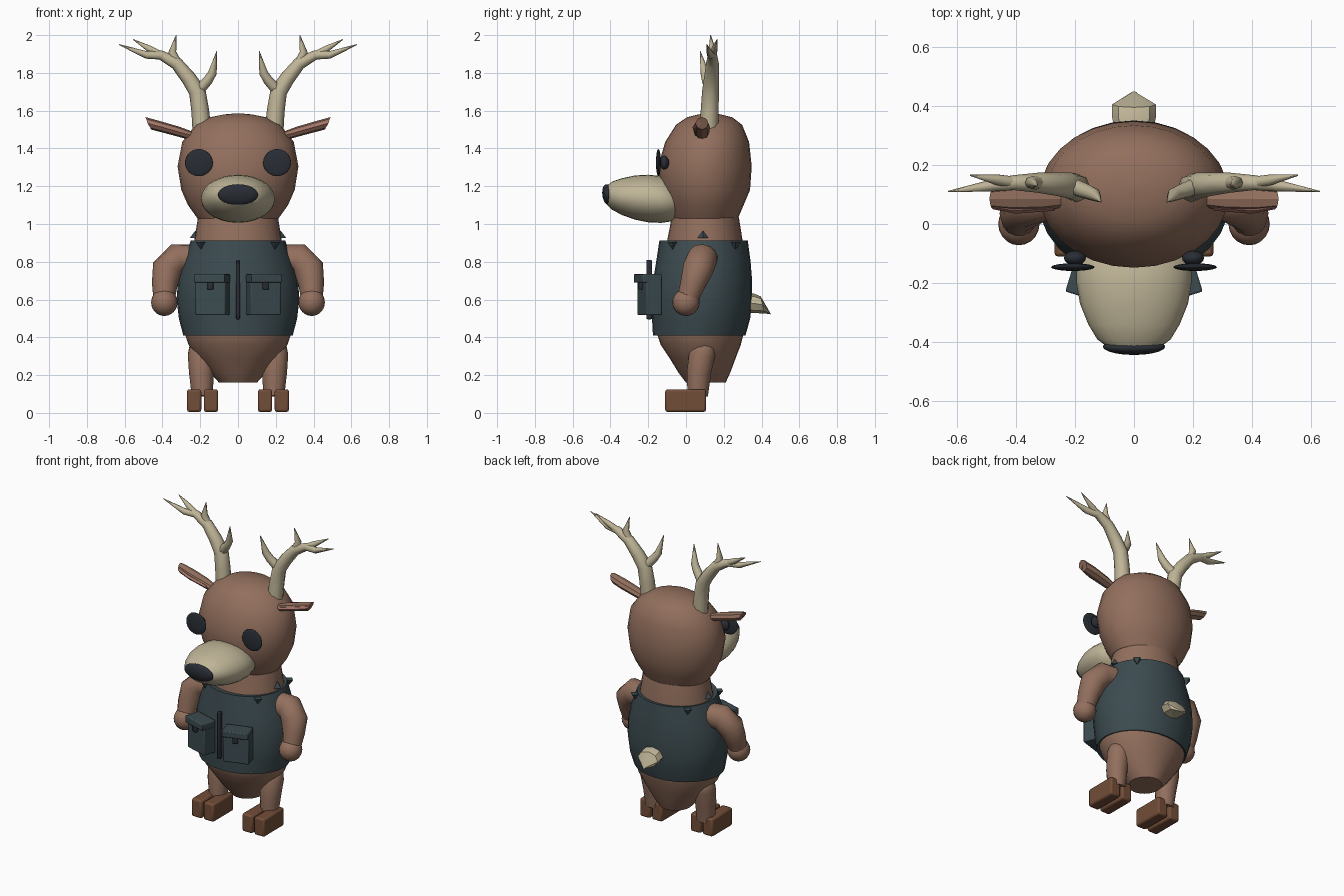
import bpy, math
from mathutils import Vector as V

if "Cube" in bpy.data.objects:
    bpy.data.objects.remove(bpy.data.objects["Cube"])


def material(name, rgb):
    m = bpy.data.materials.new(name)
    m.diffuse_color = (*rgb, 1)
    m.use_nodes = True
    m.node_tree.nodes["Principled BSDF"].inputs["Base Color"].default_value = m.diffuse_color
    return m


FUR = material("fur", (.29, .16, .11))
VEST = material("vest", (.045, .07, .08))
CREAM = material("cream", (.52, .46, .31))
DARK = material("dark", (.022, .027, .035))
HOOF = material("hoof", (.17, .075, .04))
PINK = material("inner_ear", (.38, .18, .14))


def finish(ob, name, mat, angle=40):
    ob.name = name
    ob.data.materials.append(mat)
    bpy.ops.object.select_all(action='DESELECT')
    ob.select_set(True)
    bpy.context.view_layer.objects.active = ob
    bpy.ops.object.shade_smooth_by_angle(angle=math.radians(angle))
    return ob


def loft(name, sections, mat, sides=28, angle=40):
    """Skin ellipses given as (centre, half axis u, half axis v)."""
    verts, faces = [], []
    for c, u, v in sections:
        for i in range(sides):
            a = 2 * math.pi * i / sides
            verts.append(V(c) + V(u) * math.cos(a) + V(v) * math.sin(a))
    for k in range(len(sections) - 1):
        for i in range(sides):
            j = (i + 1) % sides
            faces.append((k * sides + i, k * sides + j,
                          (k + 1) * sides + j, (k + 1) * sides + i))
    faces.append(tuple(reversed(range(sides))))
    faces.append(tuple(range(len(verts) - sides, len(verts))))
    me = bpy.data.meshes.new(name)
    me.from_pydata(verts, [], faces)
    ob = bpy.data.objects.new(name, me)
    bpy.context.collection.objects.link(ob)
    bpy.context.view_layer.objects.active = ob
    ob.select_set(True)
    bpy.ops.object.mode_set(mode='EDIT')
    bpy.ops.mesh.select_all(action='SELECT')
    bpy.ops.mesh.normals_make_consistent(inside=False)
    bpy.ops.object.mode_set(mode='OBJECT')
    return finish(ob, name, mat, angle)


def lathe(name, rows, mat):
    """Rows of (z, half width x, centre y, half depth y)."""
    return loft(name, [((0, cy, z), (rx, 0, 0), (0, ry, 0)) for z, rx, cy, ry in rows], mat)


def tube(name, pts, mat, s=1, sides=8):
    """Tapered tube through (x, y, z, radius), mirrored in x by s."""
    p = [V((x * s, y, z)) for x, y, z, r in pts]
    sec = []
    for i, c in enumerate(p):
        t = (p[min(i + 1, len(p) - 1)] - p[max(i - 1, 0)]).normalized()
        u = t.cross(V((0, 1, 0))).normalized()
        r = pts[i][3]
        sec.append((c, u * r, t.cross(u) * r))
    return loft(name, sec, mat, sides, 50)


def ball(name, loc, scale, mat, rot=(0, 0, 0)):
    bpy.ops.mesh.primitive_uv_sphere_add(segments=20, ring_count=12, location=loc, rotation=rot)
    ob = bpy.context.object
    ob.scale = scale
    return finish(ob, name, mat)


def box(name, loc, dims, mat, rz=0, bevel=.006):
    bpy.ops.mesh.primitive_cube_add(size=1, location=loc, rotation=(0, 0, rz))
    ob = bpy.context.object
    ob.scale = dims
    bpy.ops.object.transform_apply(location=False, rotation=False, scale=True)
    b = ob.modifiers.new("bevel", 'BEVEL')
    b.width, b.segments = bevel, 2
    return finish(ob, name, mat, 30)


# Head, neck and body
lathe("head", [(1.03, .215, .1, .175), (1.10, .265, .1, .205), (1.18, .30, .103, .236),
               (1.305, .32, .1, .248), (1.435, .295, .112, .222), (1.525, .225, .122, .175),
               (1.565, .15, .125, .12), (1.58, .075, .125, .06), (1.586, .01, .125, .01)], FUR)
lathe("neck", [(.80, .245, .095, .21), (.91, .232, .1, .2), (1.035, .212, .102, .178)], FUR)
lathe("lower_body", [(.16, .1, .105, .105), (.215, .152, .097, .138), (.29, .212, .088, .175),
                     (.36, .262, .078, .212), (.43, .285, .075, .232), (.5, .29, .08, .235)], FUR)

# Vest with rims turned in at hem and collar
lathe("vest", [(.415, .27, .07, .22), (.41, .29, .07, .245), (.50, .313, .08, .26),
               (.60, .325, .083, .268), (.70, .318, .088, .262), (.80, .293, .092, .25),
               (.912, .25, .093, .234), (.905, .225, .095, .195)], VEST)
box("vest_zipper", (0, -.195, .653), (.02, .03, .315), DARK)

# Muzzle and nose
loft("muzzle", [((0, y, z), (rx, 0, 0), (0, 0, rz)) for y, z, rx, rz in
                [(-.04, 1.11, .14, .07), (-.07, 1.12, .175, .105), (-.13, 1.13, .195, .124),
                 (-.20, 1.135, .195, .126), (-.27, 1.14, .183, .117), (-.34, 1.145, .155, .097),
                 (-.39, 1.15, .125, .075), (-.42, 1.153, .085, .05)]], CREAM)
ball("nose", (0, -.415, 1.155), (.106, .028, .056), DARK, (.12, 0, 0))

# Tail wedge with a low pointed end
loft("tail", [((0, .30, .58), (.06, 0, 0), (0, .01, .05)),
              ((0, .36, .58), (.074, 0, 0), (0, 0, .052)),
              ((0, .405, .572), (.074, 0, 0), (0, -.01, .045)),
              ((0, .445, .53), (.008, 0, 0), (0, -.004, .008))], CREAM, 8, 30)

for s, side in ((1, "right"), (-1, "left")):
    # Eyes on short stems
    ball(f"eye_stem_{side}", (.2 * s, -.115, 1.325), (.037, .025, .037), DARK)
    ball(f"eye_{side}", (.207 * s, -.146, 1.325), (.074, .013, .072), DARK)

    # Ears with a pink inner face
    loft(f"ear_{side}", [((.22 * s, .085, 1.46), (0, .025, 0), (.008 * s, 0, .024)),
                         ((.30 * s, .085, 1.485), (0, .038, 0), (.01 * s, 0, .03)),
                         ((.40 * s, .085, 1.513), (0, .042, 0), (.013 * s, 0, .032)),
                         ((.475 * s, .085, 1.533), (0, .033, 0), (.015 * s, 0, .033))], FUR, 8, 30)
    loft(f"inner_ear_{side}", [((.27 * s, .06, 1.475), (0, .015, 0), (.004 * s, 0, .012)),
                               ((.40 * s, .055, 1.512), (0, .02, 0), (.006 * s, 0, .017)),
                               ((.478 * s, .065, 1.533), (0, .015, 0), (.008 * s, 0, .018))],
         PINK, 6, 30)

    # Antlers: main beam plus tines
    tube(f"antler_beam_{side}", [(.19, .12, 1.48, .05), (.20, .125, 1.60, .047),
                                 (.215, .13, 1.70, .045), (.26, .135, 1.77, .04),
                                 (.325, .14, 1.85, .034), (.41, .14, 1.895, .025),
                                 (.485, .13, 1.895, .02), (.63, .11, 1.95, .002)], CREAM, s)
    tube(f"antler_outer_tine_{side}", [(.40, .14, 1.89, .02), (.465, .15, 1.925, .018),
                                       (.555, .165, 1.977, .002)], CREAM, s)
    tube(f"antler_upper_tine_{side}", [(.315, .14, 1.84, .025), (.348, .14, 1.91, .021),
                                       (.327, .13, 2.0, .002)], CREAM, s)
    tube(f"antler_inner_tine_{side}", [(.215, .13, 1.70, .03), (.16, .11, 1.76, .026),
                                       (.135, .10, 1.80, .023), (.112, .075, 1.915, .002)], CREAM, s)

    # Arms and hands
    tube(f"arm_{side}", [(.20, .1, .82, .07), (.325, .085, .815, .082), (.375, .062, .76, .082),
                         (.388, .035, .68, .068), (.392, .005, .59, .055)], FUR, s, 14)
    ball(f"hand_{side}", (.39 * s, 0, .585), (.07, .072, .072), FUR)

    # Legs and split hooves
    tube(f"leg_{side}", [(.195, .105, .385, .03), (.195, .1, .365, .06), (.195, .085, .31, .071),
                         (.193, .068, .21, .066), (.19, .062, .09, .055)], FUR, s, 14)
    for k, x in (("inner", .143), ("outer", .232)):
        box(f"hoof_{k}_{side}", (x * s, -.002, .065), (.075, .216, .12), HOOF, 0, .012)

    # Pouches angled to follow the vest front
    rz = .3 * s
    box(f"pouch_{side}", (.135 * s, -.193, .615), (.165, .085, .195), VEST, rz)
    box(f"pouch_flap_{side}", (.137 * s, -.203, .712), (.168, .105, .045), VEST, rz)
    box(f"pouch_clip_{side}", (.148 * s, -.24, .672), (.034, .02, .04), DARK, rz)

    # Strap corners showing around the collar
    for k, loc, rx in (("front", (.195 * s, -.07, .885), math.pi),
                       ("top", (.226 * s, .09, .945), 0),
                       ("back", (.195 * s, .262, .885), math.pi)):
        bpy.ops.mesh.primitive_cone_add(vertices=4, radius1=.03, depth=.04, location=loc,
                                        rotation=(rx, 0, 0))
        finish(bpy.context.object, f"strap_{k}_{side}", VEST, 20)
